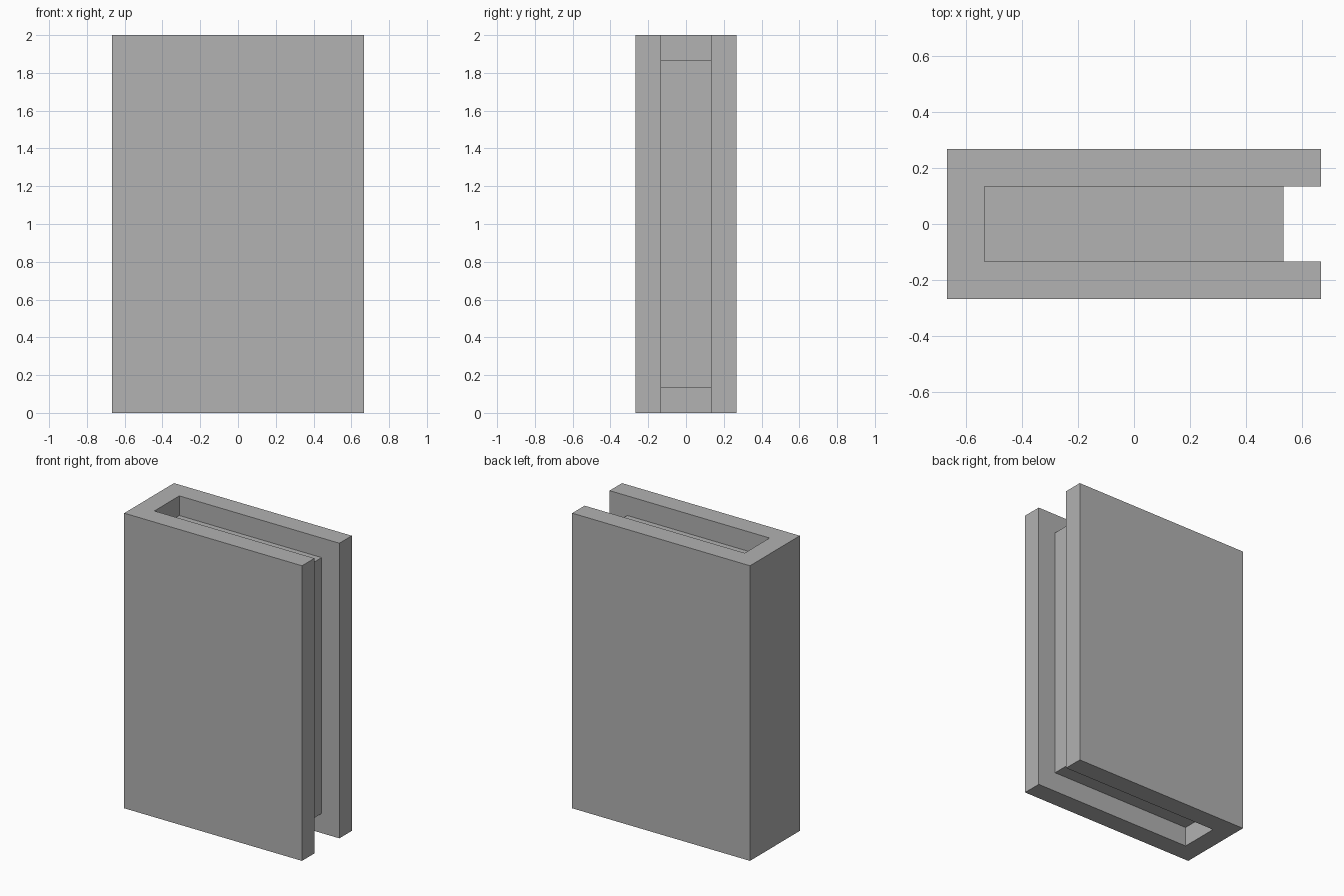
import bpy
import bmesh

old = bpy.data.objects.get("Cube")
if old:
    bpy.data.objects.remove(old, do_unlink=True)

WIDTH, DEPTH, HEIGHT = 1.333, 0.533, 2.0
BOARD = 0.133  # cover thickness and page inset

grey = bpy.data.materials.new("plain_grey")
grey.use_nodes = True
colour = (0.445, 0.445, 0.445, 1)
grey.diffuse_color = colour
grey.node_tree.nodes["Principled BSDF"].inputs["Base Color"].default_value = colour


def extruded(name, outline, bottom, top):
    """Raise a flat outline into a solid between two heights."""
    bm = bmesh.new()
    base = bm.faces.new([bm.verts.new((x, y, bottom)) for x, y in outline])
    raised = bmesh.ops.extrude_face_region(bm, geom=[base])
    verts = [v for v in raised["geom"] if isinstance(v, bmesh.types.BMVert)]
    bmesh.ops.translate(bm, verts=verts, vec=(0, 0, top - bottom))
    bmesh.ops.recalc_face_normals(bm, faces=bm.faces)
    mesh = bpy.data.meshes.new(name)
    bm.to_mesh(mesh)
    bm.free()
    mesh.materials.append(grey)
    obj = bpy.data.objects.new(name, mesh)
    bpy.context.collection.objects.link(obj)
    return obj


x, y = WIDTH / 2, DEPTH / 2
px, py = x - BOARD, y - BOARD

# Cover: two boards joined by the spine at -x
extruded("cover", [(-x, -y), (x, -y), (x, -py), (-px, -py),
                   (-px, py), (x, py), (x, y), (-x, y)], 0, HEIGHT)

# Page block, set back from the three open edges
extruded("pages", [(-px, -py), (px, -py), (px, py), (-px, py)],
         BOARD, HEIGHT - BOARD)
